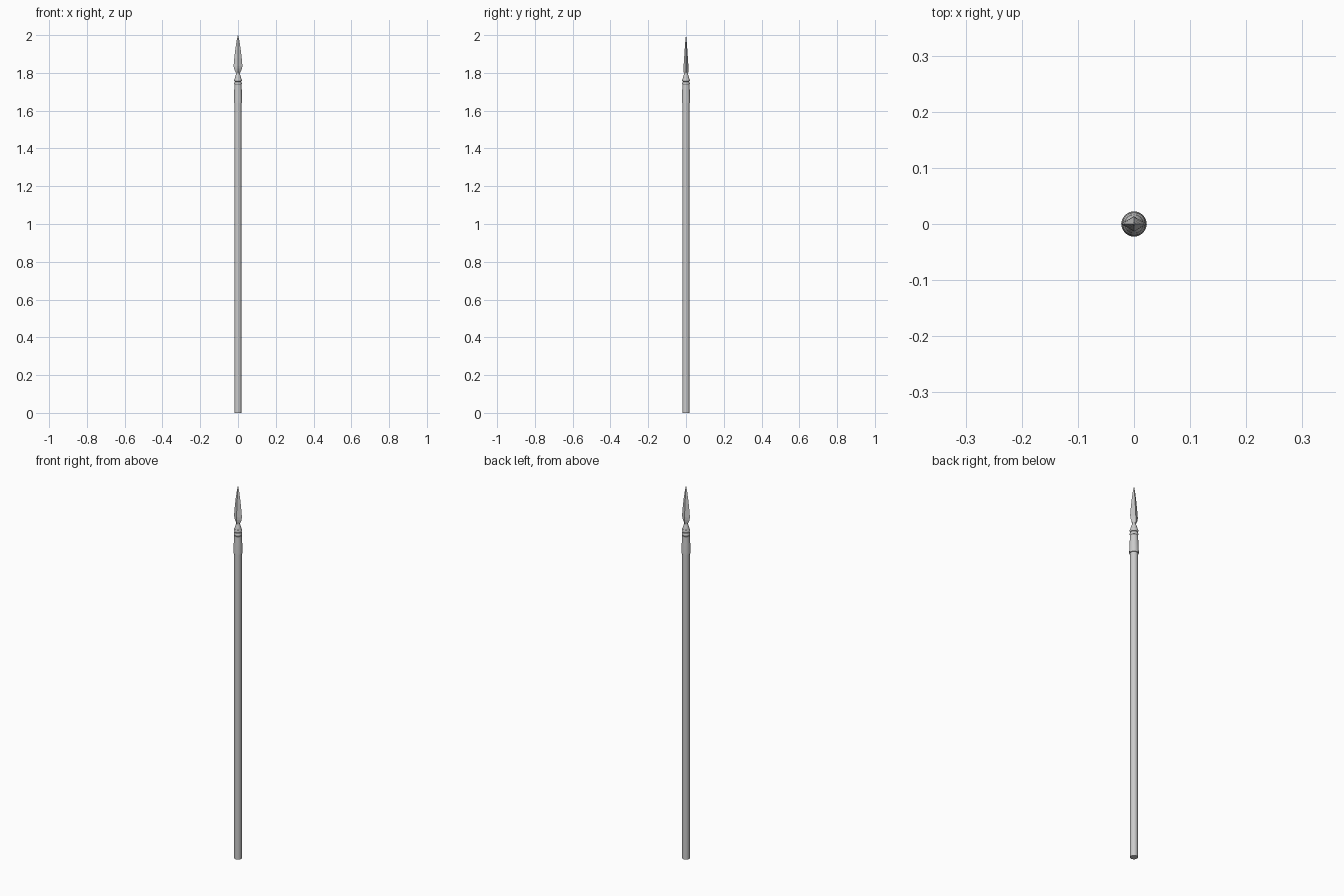
import bpy, bmesh
from math import cos, sin, pi

if "Cube" in bpy.data.objects:
    bpy.data.objects.remove(bpy.data.objects["Cube"])


def loft(name, rings, smooth=True):
    """Skin a list of equal-length vertex rings and cap both ends."""
    bm = bmesh.new()
    loops = [[bm.verts.new(p) for p in ring] for ring in rings]
    n = len(loops[0])
    for a, b in zip(loops, loops[1:]):
        for i in range(n):
            j = (i + 1) % n
            bm.faces.new((a[i], a[j], b[j], b[i]))
    bm.faces.new(loops[0][::-1])
    bm.faces.new(loops[-1])
    bmesh.ops.remove_doubles(bm, verts=bm.verts, dist=1e-6)
    bmesh.ops.recalc_face_normals(bm, faces=bm.faces)
    mesh = bpy.data.meshes.new(name)
    bm.to_mesh(mesh)
    bm.free()
    obj = bpy.data.objects.new(name, mesh)
    bpy.context.collection.objects.link(obj)
    if smooth:
        bpy.ops.object.select_all(action='DESELECT')
        obj.select_set(True)
        bpy.context.view_layer.objects.active = obj
        bpy.ops.object.shade_smooth_by_angle(angle=0.6)
    return obj


def turned(name, profile, sides=24):
    """Solid of revolution from (radius, z) pairs."""
    return loft(name, [[(r * cos(2 * pi * i / sides), r * sin(2 * pi * i / sides), z)
                        for i in range(sides)] for r, z in profile])


# Wooden shaft
turned("shaft", [(0.0185, 0.0), (0.0185, 1.70)])

# Flared metal socket
turned("socket", [(0.0225, 1.64), (0.0222, 1.66), (0.0205, 1.70), (0.0185, 1.735)])

# Two rounded collar rings
for k, z in enumerate((1.744, 1.762)):
    arc = [-pi / 2 + pi * i / 6 for i in range(7)]
    turned(f"collar_ring_{k + 1}", [(0.0145 + 0.006 * cos(a), z + 0.009 * sin(a)) for a in arc])

# Neck narrowing up to the blade
turned("neck", [(0.0175, 1.766), (0.0165, 1.775), (0.0125, 1.787),
                (0.0095, 1.796), (0.0085, 1.806)])

# Flat-faced blade: diamond sections as (half width, half thickness, z)
sections = [(0.009, 0.010, 1.797), (0.015, 0.0140, 1.808), (0.021, 0.0137, 1.822),
            (0.0235, 0.0128, 1.837), (0.0195, 0.0100, 1.88),
            (0.0135, 0.0065, 1.93), (0.0065, 0.0030, 1.975), (0.0006, 0.0004, 2.0)]
loft("blade", [[(w, 0, z), (0, t, z), (-w, 0, z), (0, -t, z)]
               for w, t, z in sections], smooth=False)
